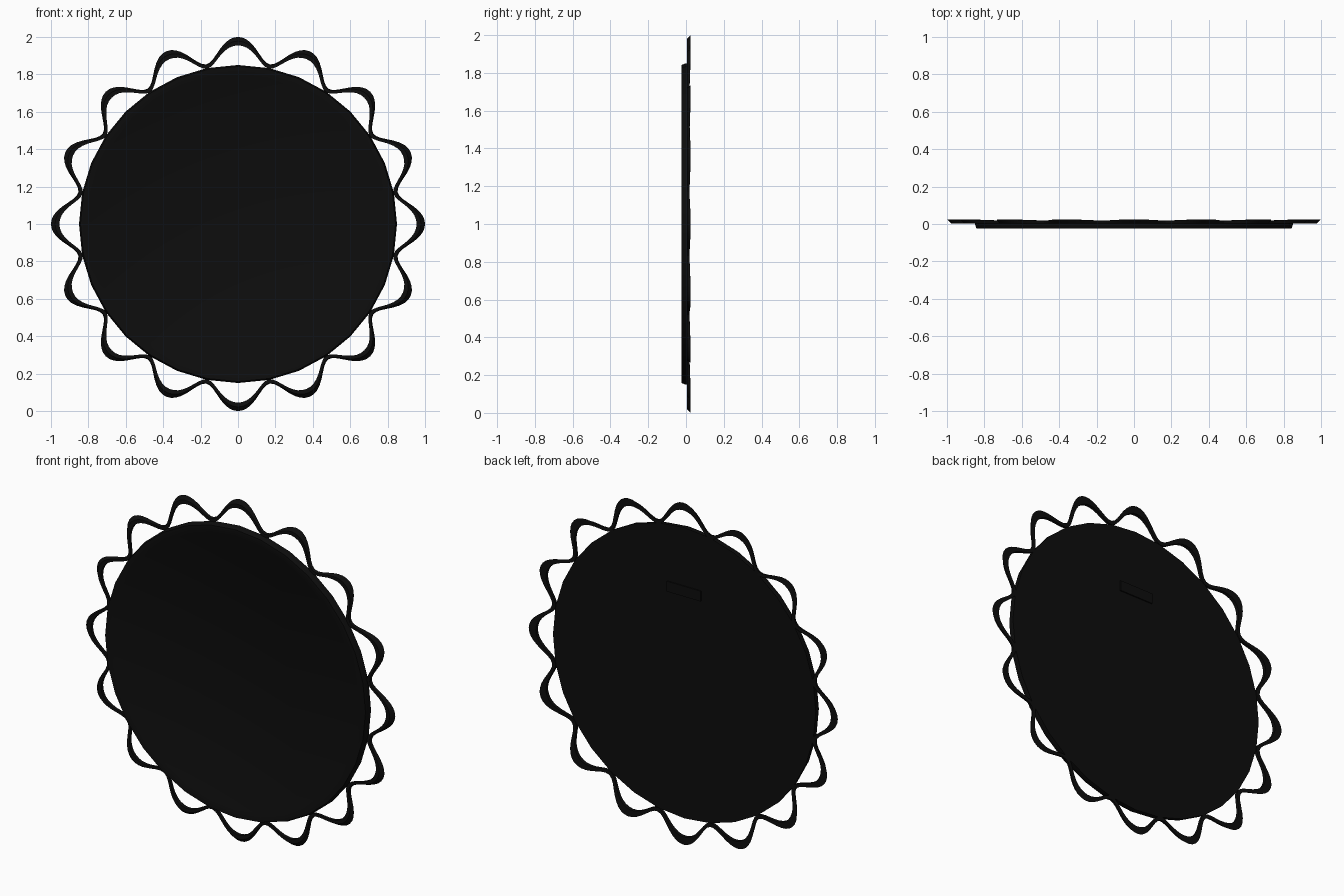
import bpy, bmesh
from math import sin, cos, pi

if "Cube" in bpy.data.objects:
    bpy.data.objects.remove(bpy.data.objects["Cube"])

black = bpy.data.materials.new("black")
black.diffuse_color = (0.004, 0.004, 0.004, 1)
black.use_nodes = True
black.node_tree.nodes["Principled BSDF"].inputs["Base Color"].default_value = black.diffuse_color


def finish(name, bm, angle=0.5):
    bmesh.ops.recalc_face_normals(bm, faces=bm.faces)
    me = bpy.data.meshes.new(name)
    bm.to_mesh(me)
    bm.free()
    ob = bpy.data.objects.new(name, me)
    bpy.context.collection.objects.link(ob)
    me.materials.append(black)
    bpy.ops.object.select_all(action='DESELECT')
    ob.select_set(True)
    bpy.context.view_layer.objects.active = ob
    bpy.ops.object.shade_smooth_by_angle(angle=angle)
    return ob


def ring_loft(bm, section, n):
    """Sweep section(t) -> [(radius, y), ...] round the centre; returns the vertex rows."""
    rows = []
    for i in range(n):
        t = 2 * pi * i / n
        rows.append([bm.verts.new((r * sin(t), y, 1 + r * cos(t))) for r, y in section(t)])
    return rows


def skin(bm, rows, closed):
    n, k = len(rows), len(rows[0])
    for i in range(n):
        a, b = rows[i], rows[(i + 1) % n]
        for j in range(k if closed else k - 1):
            m = (j + 1) % k
            bm.faces.new((a[j], a[m], b[m], b[j]))


# Round plate with a raised front rim
bm = bmesh.new()
profile = [(0.85, 0.015), (0.85, -0.002), (0.842, -0.025), (0.805, -0.025), (0.795, -0.02)]
rows = ring_loft(bm, lambda t: profile, 32)
skin(bm, rows, False)
bm.faces.new([r[0] for r in rows])
bm.faces.new([r[-1] for r in rows])
finish("round_plate", bm)


# Scalloped border: sixteen lobes, thick at the crowns and thin in the valleys
def scallop(t):
    c = cos(16 * t)
    outer = 0.94 + 0.065 * c - 0.005 * cos(32 * t)
    width = 0.034 + 0.011 * c
    back = 0.022 + 0.003 * c
    slope = 0.013 + 0.009 * c
    return [(outer, back), (outer - slope, 0.004), (outer - width, 0.004), (outer - width, back)]


bm = bmesh.new()
skin(bm, ring_loft(bm, scallop, 16 * 16), True)
finish("scalloped_border", bm)

# Small hanging bracket on the back
bm = bmesh.new()
bmesh.ops.create_cube(bm, size=1)
for v in bm.verts:
    v.co.x *= 0.22
    v.co.y = v.co.y * 0.01 + 0.017
    v.co.z = v.co.z * 0.06 + 1.48
finish("hanging_bracket", bm)
